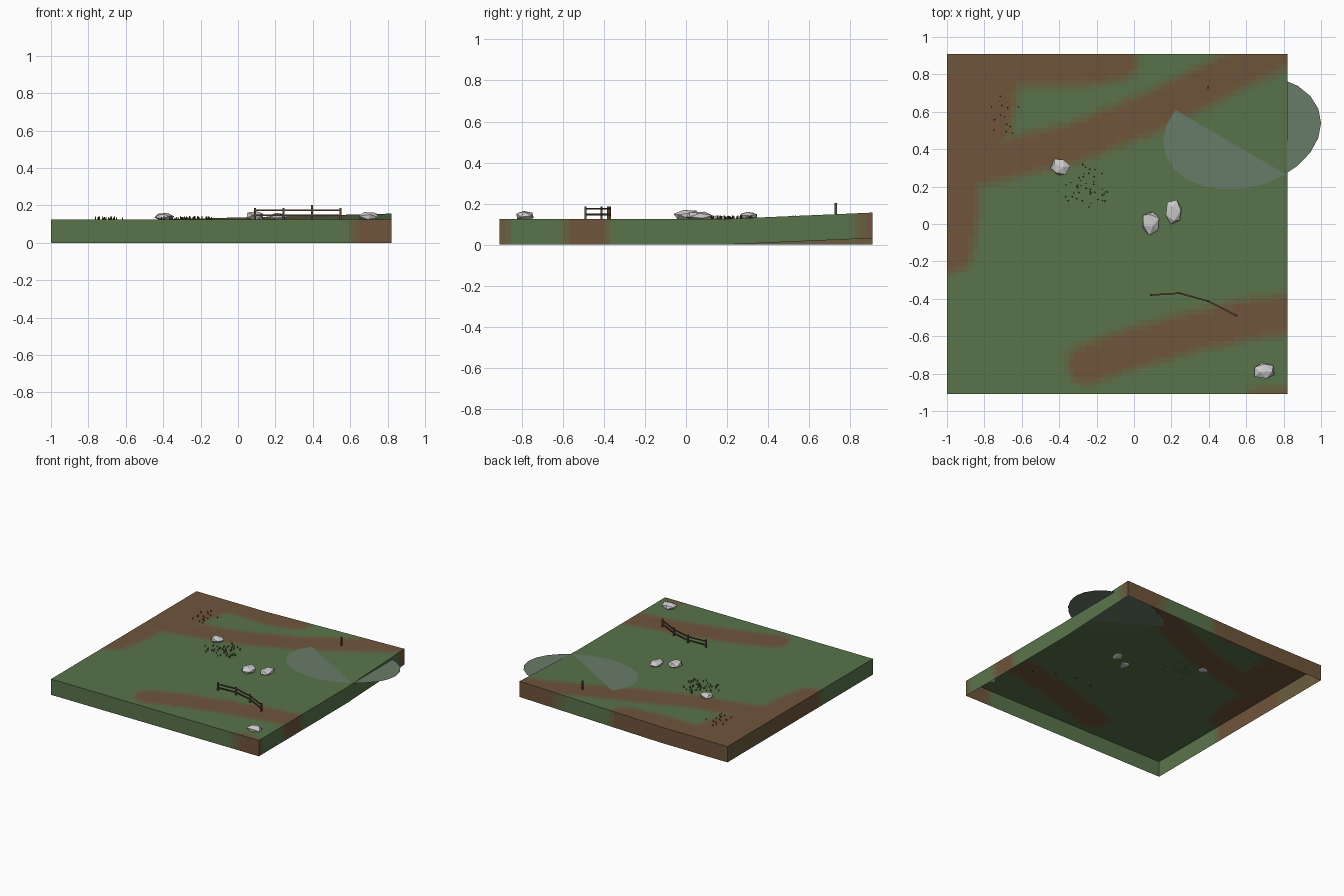
import bpy, bmesh, math, random
from mathutils import Vector, Matrix, noise

if "Cube" in bpy.data.objects:
    bpy.data.objects.remove(bpy.data.objects["Cube"])

random.seed(4)
GROUND = 0.125


def material(name, rgb):
    m = bpy.data.materials.new(name)
    m.diffuse_color = (*rgb, 1)
    m.use_nodes = True
    m.node_tree.nodes["Principled BSDF"].inputs["Base Color"].default_value = m.diffuse_color
    return m


def make_object(name, bm, mats=()):
    me = bpy.data.meshes.new(name)
    bm.to_mesh(me)
    bm.free()
    for m in mats:
        me.materials.append(m)
    ob = bpy.data.objects.new(name, me)
    bpy.context.collection.objects.link(ob)
    return ob


def height(x, y):
    # flat field with a gentle slope rising to the back right corner
    d = (x - 0.22) * 0.504 + (y - 0.61) * 0.864
    return GROUND + 0.05 * max(0, d + 0.06)


# Bare-earth tracks: polyline and half width
TRACKS = [
    ([(-0.97, -0.15), (-0.93, 0.1), (-0.9, 0.9)], 0.11),
    ([(-0.8, 0.32), (-0.3, 0.44), (0.1, 0.6), (0.4, 0.75), (0.75, 0.92)], 0.11),
    ([(-0.9, 0.85), (-0.3, 0.85), (-0.1, 0.88)], 0.12),
    ([(-0.8, 0.5), (-0.75, 0.75)], 0.14),
    ([(-0.25, -0.75), (0.0, -0.66), (0.3, -0.58), (0.6, -0.51), (0.85, -0.48)], 0.11),
    ([(0.65, -0.93), (0.85, -0.92)], 0.05),
]


def earth_amount(x, y):
    p, best = Vector((x, y)), 0
    for pts, r in TRACKS:
        for a, b in zip(pts, pts[1:]):
            a, b = Vector(a), Vector(b)
            t = max(0, min(1, (p - a).dot(b - a) / (b - a).length_squared))
            best = max(best, (r + 0.035 - (p - a.lerp(b, t)).length) / 0.07)
    return min(1, best)


# Terrain: open-bottomed slab, painted from grass to earth
STEPS = 6
green, brown = Vector((0.10, 0.175, 0.07)), Vector((0.16, 0.09, 0.045))
ground_mats = [material(f"ground_{i}", green.lerp(brown, i / (STEPS - 1))) for i in range(STEPS)]
bm = bmesh.new()
bmesh.ops.create_grid(bm, x_segments=64, y_segments=64, size=0.91,
                      matrix=Matrix.Translation((-0.09, 0, 0)))
for v in bm.verts:
    v.co.z = height(v.co.x, v.co.y)
rim = [e for e in bm.edges if e.is_boundary]
skirt = bmesh.ops.extrude_edge_only(bm, edges=rim)["geom"]
for v in skirt:
    if isinstance(v, bmesh.types.BMVert):
        v.co.z -= GROUND
bmesh.ops.recalc_face_normals(bm, faces=bm.faces)
top = max(bm.faces, key=lambda f: abs(f.normal.z))
if top.normal.z < 0:
    bmesh.ops.reverse_faces(bm, faces=bm.faces)
for f in bm.faces:
    c = f.calc_center_median()
    f.material_index = round(earth_amount(c.x, c.y) * (STEPS - 1))
make_object("terrain", bm, ground_mats)

# Pond: flat skewed ellipse partly buried by the slope
bm = bmesh.new()
ring = []
for i in range(24):
    t = i * math.tau / 24
    ring.append(bm.verts.new((0.578 + 0.422 * math.cos(t), 0.49 + 0.305 * math.sin(t + 0.165), 0.128)))
bm.faces.new(ring)
make_object("pond", bm, [material("pond_water", (0.14, 0.2, 0.14))])

# Rocks: faceted lumps
ROCKS = [(-0.395, 0.305, 0.053, 0.048, 0.162), (0.09, 0.005, 0.05, 0.066, 0.172),
         (0.213, 0.065, 0.048, 0.068, 0.161), (0.697, -0.785, 0.062, 0.048, 0.166)]
for n, (x, y, rx, ry, z_top) in enumerate(ROCKS):
    bm = bmesh.new()
    bmesh.ops.create_icosphere(bm, subdivisions=1, radius=1)
    spin = Matrix.Rotation(random.uniform(0, 6), 4, 'Z') @ Matrix.Rotation(0.4, 4, 'X')
    rz = (z_top - 0.115) / 2
    for v in bm.verts:
        c = spin @ v.co * random.uniform(0.94, 1.08)
        v.co = (x + c.x * rx, y + c.y * ry, 0.115 + rz + c.z * rz)
    make_object(f"rock_{n + 1}", bm, [])


def beam(bm, a, b, w):
    # square bar between two points
    a, b = Vector(a), Vector(b)
    rot = (b - a).to_track_quat('Z', 'Y').to_matrix().to_4x4()
    size = Matrix.Diagonal((w, w, (b - a).length, 1))
    bmesh.ops.create_cube(bm, size=1, matrix=Matrix.Translation((a + b) / 2) @ rot @ size)


# Fence: four posts with two rails, plus one lone post
wood = material("wood", (0.10, 0.065, 0.035))
posts = [(0.09, -0.38), (0.243, -0.37), (0.395, -0.412), (0.548, -0.49)]
bm = bmesh.new()
for x, y in posts:
    beam(bm, (x, y, 0.118), (x, y, 0.187), 0.011)
make_object("fence_posts", bm, [wood])
bm = bmesh.new()
for a, b in zip(posts, posts[1:]):
    for z in (0.147, 0.174):
        beam(bm, (*a, z), (*b, z), 0.008)
make_object("fence_rails", bm, [wood])
bm = bmesh.new()
beam(bm, (0.395, 0.73, 0.125), (0.395, 0.73, 0.203), 0.011)
make_object("lone_post", bm, [wood])

# Grass stalks: two scattered patches of tiny spikes
stalk = material("dry_grass", (0.11, 0.08, 0.03))
for name, n, cx, cy, rx, ry in (("grass_patch_near", 50, -0.275, 0.195, 0.155, 0.125),
                                ("grass_patch_far", 16, -0.69, 0.58, 0.085, 0.12)):
    bm = bmesh.new()
    for _ in range(n):
        a, r = random.uniform(0, math.tau), math.sqrt(random.random())
        x, y, h = cx + rx * r * math.cos(a), cy + ry * r * math.sin(a), random.uniform(0.012, 0.02)
        bmesh.ops.create_cone(bm, cap_ends=True, segments=4, radius1=0.004, radius2=0.002, depth=h,
                              matrix=Matrix.Translation((x, y, GROUND + h / 2 - 0.002)))
    make_object(name, bm, [stalk])
